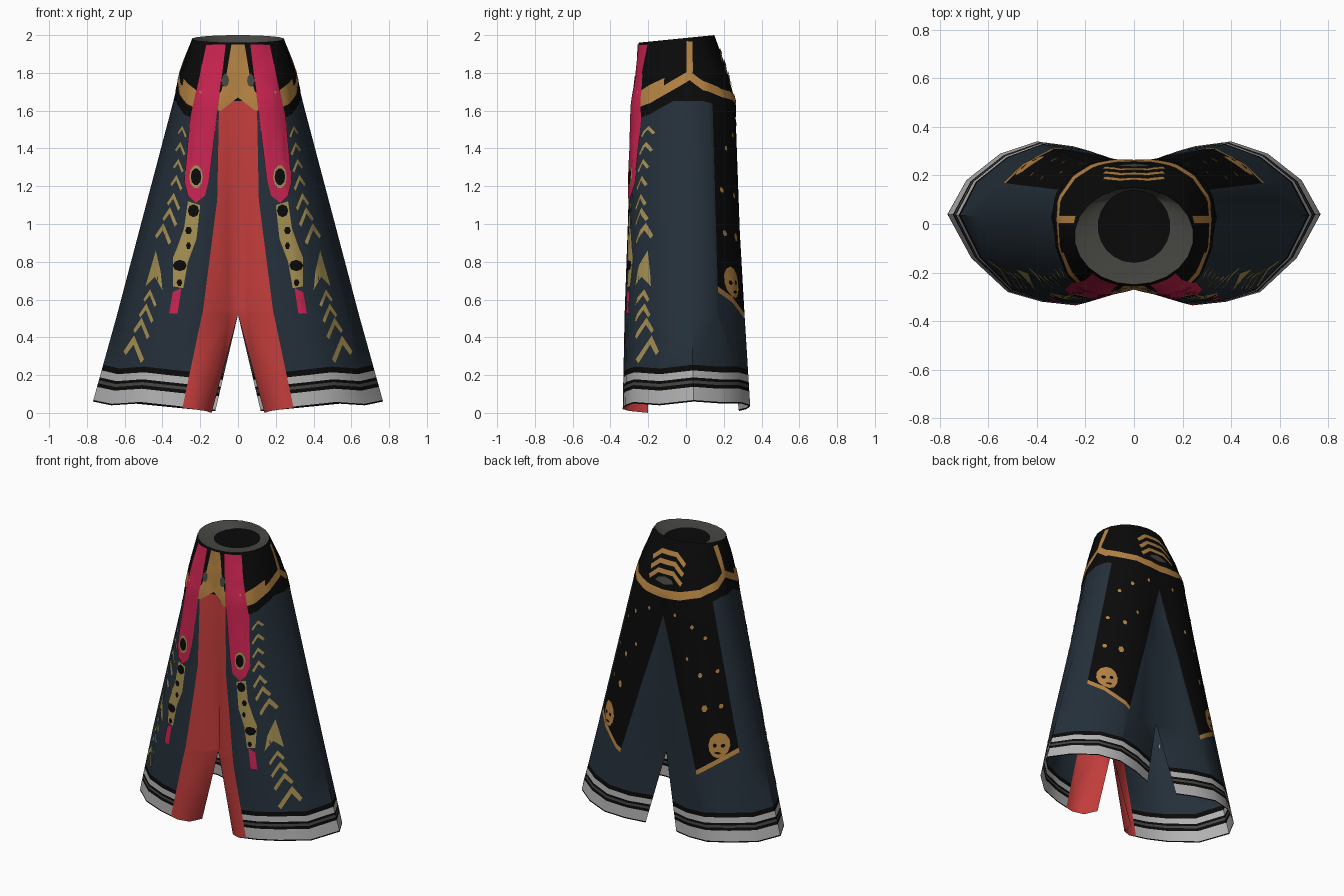
import bpy, bmesh, math
from mathutils import Vector
from mathutils.bvhtree import BVHTree

if "Cube" in bpy.data.objects:
    bpy.data.objects.remove(bpy.data.objects["Cube"])

COLOURS = {
    "navy_cloth": (.018, .029, .042), "red_cloth": (.55, .047, .045), "pink_ribbon": (.58, .017, .08),
    "black_cloth": (.003, .003, .003), "gold_trim": (.46, .225, .055), "pale_gold": (.38, .28, .085),
    "white_stripe": (.45, .45, .45), "grey_lining": (.06, .06, .052)}
NAMES = list(COLOURS)
MATS = []
for n, c in COLOURS.items():
    m = bpy.data.materials.new(n)
    m.diffuse_color = (*c, 1)
    m.use_nodes = True
    m.node_tree.nodes["Principled BSDF"].inputs["Base Color"].default_value = m.diffuse_color
    MATS.append(m)
NAVY, RED, PINK, BLACK, GOLD, PALE, WHITE, GREY = range(8)


def finish(name, bm, mat=None, angle=45):
    """Turn a half model into a mirrored, shaded object."""
    me = bpy.data.meshes.new(name)
    bm.to_mesh(me)
    ob = bpy.data.objects.new(name, me)
    bpy.context.collection.objects.link(ob)
    for m in (MATS if mat is None else [MATS[mat]]):
        me.materials.append(m)
    mod = ob.modifiers.new("mirror", 'MIRROR')
    mod.merge_threshold = .0005
    bpy.ops.object.select_all(action='DESELECT')
    bpy.context.view_layer.objects.active = ob
    ob.select_set(True)
    bpy.ops.object.shade_smooth_by_angle(angle=math.radians(angle))
    return ob


def lerp_line(pts, z):
    """Value along a falling list of (value, z) points."""
    for (a, za), (b, zb) in zip(pts, pts[1:]):
        if z >= zb:
            return a + (b - a) * (za - z) / (za - zb)
    return pts[-1][0]


# half cross-sections, front centre round to back centre
HEM = [(.14, -.2), (.17, -.3), (.24, -.335), (.38, -.32), (.52, -.28), (.67, -.14),
       (.768, .04), (.69, .18), (.55, .29), (.4, .34), (.25, .32), (.12, .28)]
HEM_Z = [0, .01, .02, .035, .05, .04, .06, .05, .05, .035, .02, .01]
FORK = [(0, -.22), (.05, -.28), (.2, -.325), (.34, -.31), (.46, -.26), (.57, -.13),
        (.64, .03), (.58, .16), (.47, .25), (.33, .31), (.18, .3), (0, .22)]
HIP = [(0, -.265), (.06, -.28), (.13, -.285), (.2, -.265), (.26, -.21), (.315, -.1),
       (.342, .03), (.32, .12), (.25, .2), (.17, .245), (.08, .26), (0, .26)]
ANG = [i * math.pi / 11 for i in range(12)]
RIM = [Vector((.245 * math.sin(a), -.05 - .2 * math.cos(a), 1.98 - .02 * math.cos(a))) for a in ANG]
fork = [Vector((x, y, .52)) for x, y in FORK]
hip = [Vector((x, y, 1.65)) for x, y in HIP]
hem = [Vector((x, y, z)) for (x, y), z in zip(HEM, HEM_Z)]

# robe shell: rows with the material of the band above each row
rows = []
for d, mat in ((0, BLACK), (.008, WHITE), (.078, BLACK), (.097, GREY), (.113, BLACK),
               (.128, WHITE), (.165, BLACK), (.195, NAVY)):
    rows.append(([a.lerp(b, d / (.52 - a.z)) for a, b in zip(hem, fork)], mat))
for t in (0, .33, .67):
    rows.append(([a.lerp(b, t) for a, b in zip(fork, hip)], NAVY))
mid = [a.lerp(b, .5) + Vector((a.x * .03, .008 * (a.y > 0), 0)) for a, b in zip(hip, RIM)]
rows += [(hip, BLACK), (mid, BLACK), (RIM, BLACK)]
bm = bmesh.new()
grid = [[bm.verts.new(p) for p in r] for r, _ in rows]
for j in range(len(rows) - 1):
    for i in range(11):
        f = bm.faces.new((grid[j][i], grid[j][i + 1], grid[j + 1][i + 1], grid[j + 1][i]))
        f.material_index = rows[j][1]


def cut(p, q, test):
    """Cut the chosen faces with a plane through p and q, seen along one axis."""
    p, q = Vector(p), Vector(q)
    axis = Vector((0, 1, 0)) if p.y == q.y else Vector((1, 0, 0))
    lo, hi = sorted((p.z, q.z))
    faces = [f for f in bm.faces if test(f.calc_center_median())
             and min(v.co.z for v in f.verts) < hi + .01 and max(v.co.z for v in f.verts) > lo - .01]
    geom = list({g for f in faces for g in (*f.verts, *f.edges)}) + faces
    bmesh.ops.bisect_plane(bm, geom=geom, plane_co=p, plane_no=(q - p).cross(axis).normalized(), dist=1e-5)


def level(z, test):
    cut((0, 0, z), (1, 0, z), test)


def is_front(c):
    return c.y < -.1


def is_back(c):
    return c.y > .08


RED_EDGE = [(.10, 1.65), (.11, 1.13), (.185, .545), (.30, 0)]
PANEL_IN = [(0, 1.5), (.30, .47)]
for z in (1.13, .545):
    level(z, is_front)
for (a, za), (b, zb) in zip(RED_EDGE, RED_EDGE[1:]):
    cut((a, 0, za), (b, 0, zb), is_front)
level(1.5, is_back)
cut((0, 0, 1.5), (.30, 0, .47), is_back)
cut((0, .14, 1.65), (0, .17, .6), is_back)
for up in (0, .035):
    cut((.30, 0, .47 + up), (.55, 0, .65 + up), is_back)
for f in bm.faces:
    c = f.calc_center_median()
    if is_front(c) and c.z < 1.65 and c.x < lerp_line(RED_EDGE, c.z):
        f.material_index = RED
    low = .47 + (c.x - .30) * .72
    inner = 0 if c.z > 1.5 else lerp_line(PANEL_IN, c.z)
    if c.y > .14 + (1.65 - c.z) * .0286 and low < c.z < 1.65 and c.x > inner:
        f.material_index = GOLD if c.z < low + .035 else BLACK
tree = BVHTree.FromBMesh(bm)
finish("robe_shell", bm, None, 50)

# waist lining: sloped ring and sunken floor
bm = bmesh.new()
top = [bm.verts.new(p) for p in RIM]
inn = [bm.verts.new((.15 * math.sin(a), -.01 - .15 * math.cos(a), 1.95)) for a in ANG]
for i in range(11):
    bm.faces.new((top[i], top[i + 1], inn[i + 1], inn[i])).material_index = GREY
bm.faces.new(inn).material_index = BLACK
finish("waist_lining", bm)


def plates(name, polys, mat, lift=.005, back=False):
    """Thin flat shapes given in (x, z), draped on the front or back of the robe."""
    s = 1 if back else -1
    bm = bmesh.new()
    for poly in polys:
        bm.faces.new([bm.verts.new((x, 0, z)) for x, z in poly])
    bmesh.ops.triangulate(bm, faces=bm.faces[:])
    xs, zs = [v.co.x for v in bm.verts], [v.co.z for v in bm.verts]
    for lo, hi, ax in ((min(xs), max(xs), Vector((1, 0, 0))), (min(zs), max(zs), Vector((0, 0, 1)))):
        for k in range(1, int((hi - lo) / .035) + 1):
            bmesh.ops.bisect_plane(bm, geom=bm.verts[:] + bm.edges[:] + bm.faces[:],
                                   plane_co=ax * (lo + k * .035), plane_no=ax, dist=1e-5)
    for v in bm.verts:
        hit = tree.ray_cast(Vector((max(v.co.x, .002), 2 * s, v.co.z)), Vector((0, -s, 0)))[0]
        if hit:
            v.co.y = hit.y + s * lift
    bm.normal_update()
    for f in bm.faces:
        if f.normal.y * s < 0:
            f.normal_flip()
    finish(name, [bm][0], mat)


def ribbon(name, path, width, mat, lift):
    """Strip following a 3D path, snapped to the robe surface."""
    bm = bmesh.new()
    w = Vector(width) / 2
    pts = [Vector(a).lerp(Vector(b), k / 5) for a, b in zip(path, path[1:]) for k in range(5)] + [Vector(path[-1])]
    prev = None
    for p in pts:
        pair = []
        for q in (p - w, p, p + w):
            loc, n = tree.find_nearest(q)[:2]
            out = Vector((loc.x, loc.y, 0))
            co = loc + n * (lift if n.dot(out) > 0 else -lift)
            if q.x < .001:
                co.x = 0
            pair.append(bm.verts.new(co))
        if prev:
            for k in (0, 1):
                f = bm.faces.new((prev[k], pair[k], pair[k + 1], prev[k + 1]))
                f.normal_update()
                if f.normal.dot(Vector((p.x, p.y, 0))) < 0:
                    f.normal_flip()
        prev = pair
    finish(name, bm, mat)


def oval(x, z, rx, rz, n=10):
    return [(x + rx * math.cos(2 * math.pi * i / n), z + rz * math.sin(2 * math.pi * i / n)) for i in range(n)]


def chevron(x, z, s):
    """Bent leaf with a long outer arm and a short inner arm."""
    return [(x, z + s), (x + s * .8, z - s * .2), (x + s * .65, z - s * .5), (x + s * .05, z + s * .3),
            (x - s * .5, z - s * 1.1), (x - s * .75, z - s * .8)]


# belt, its dark border and side seam
BELT = [(.12, -.28, 1.635), (.2, -.26, 1.635), (.27, -.19, 1.665), (.315, -.09, 1.725), (.325, .02, 1.79),
        (.315, .09, 1.735), (.25, .2, 1.695), (.12, .25, 1.665), (0, .26, 1.655)]
ribbon("belt_border", [(x, y, z - .06) for x, y, z in BELT], (0, 0, .06), BLACK, .003)
ribbon("belt", BELT, (0, 0, .055), GOLD, .005)
ribbon("belt_front_flare", [(.13, -.28, 1.66), (.22, -.25, 1.66), (.3, -.12, 1.73)], (0, 0, .09), GOLD, .005)
ribbon("side_seam", [(.25, .02, 1.97), (.32, .02, 1.78)], (0, .035, 0), GOLD, .005)
plates("front_buckle", [[(0, 1.95), (.035, 1.95), (.06, 1.8), (.09, 1.7), (.13, 1.67), (.12, 1.6), (.09, 1.6), (0, 1.67)]],
       GOLD, .006)
plates("buckle_gems", [oval(.068, 1.76, .02, .035)], GREY, .008)

# front ribbons, tails and medallions
plates("front_ribbon", [[(.065, 1.95), (.17, 1.95), (.255, 1.55), (.285, 1.22), (.265, 1.15), (.225, 1.11),
                         (.175, 1.15), (.15, 1.25), (.12, 1.55)]], PINK, .008)
plates("ribbon_tail", [[(.30, .66), (.345, .64), (.365, .525), (.32, .525)]], PINK, .006)
plates("medallion_ring", [oval(.222, 1.25, .036, .062)], PALE, .010)
plates("medallion_centre", [oval(.222, 1.25, .028, .045)], BLACK, .012)
plates("braid", [[(.20, 1.10), (.265, 1.12), (.285, .98), (.32, .88), (.345, .82), (.345, .67), (.29, .66),
                  (.265, .80), (.22, .92)]], PALE, .005)
plates("braid_holes", [oval(.236, 1.07, .03, .034, 8), oval(.262, .965, .018, .022, 6), oval(.262, .885, .013, .02, 6),
                       oval(.308, .78, .037, .03, 8), oval(.31, .69, .015, .02, 6)], BLACK, .008)

# leaf embroidery down each front
LEAVES = [(.295, 1.49, .03), (.305, 1.4, .035), (.315, 1.31, .035), (.325, 1.22, .04), (.34, 1.12, .045),
          (.36, 1.04, .05), (.395, .95, .055), (.465, .61, .045), (.485, .53, .05), (.51, .45, .055), (.55, .34, .07)]
plates("leaf_embroidery", [chevron(*l) for l in LEAVES] +
       [[(.435, .86), (.49, .67), (.44, .72), (.40, .65), (.41, .75)]], PALE, .005)

# back panel ornaments
plates("back_crest_bars", [[(0, z), (.06, z), (.13, z - .06), (.12, z - .085), (.055, z - .03), (0, z - .03)]
                           for z in (1.93, 1.87, 1.81)], GOLD, .006, True)
plates("back_crest_gem", [[(0, 1.765), (.05, 1.755), (.07, 1.73), (0, 1.715)]], GREY, .006, True)
plates("back_masks", [oval(.43, .69, .06, .085, 12)], GOLD, .006, True)
plates("mask_eyes", [oval(.41, .69, .012, .014, 6), oval(.455, .69, .012, .014, 6), oval(.43, .64, .02, .008, 6)],
       BLACK, .009, True)
plates("back_studs", [oval(x, z, r, r * 1.4, 6) for x, z, r in
                      ((.33, .93, .018), (.42, .95, .012), (.29, 1.15, .013), (.2, 1.25, .01), (.22, 1.47, .011),
                       (.1, 1.53, .01), (.3, 1.4, .01), (.38, 1.18, .01))], GOLD, .005, True)
